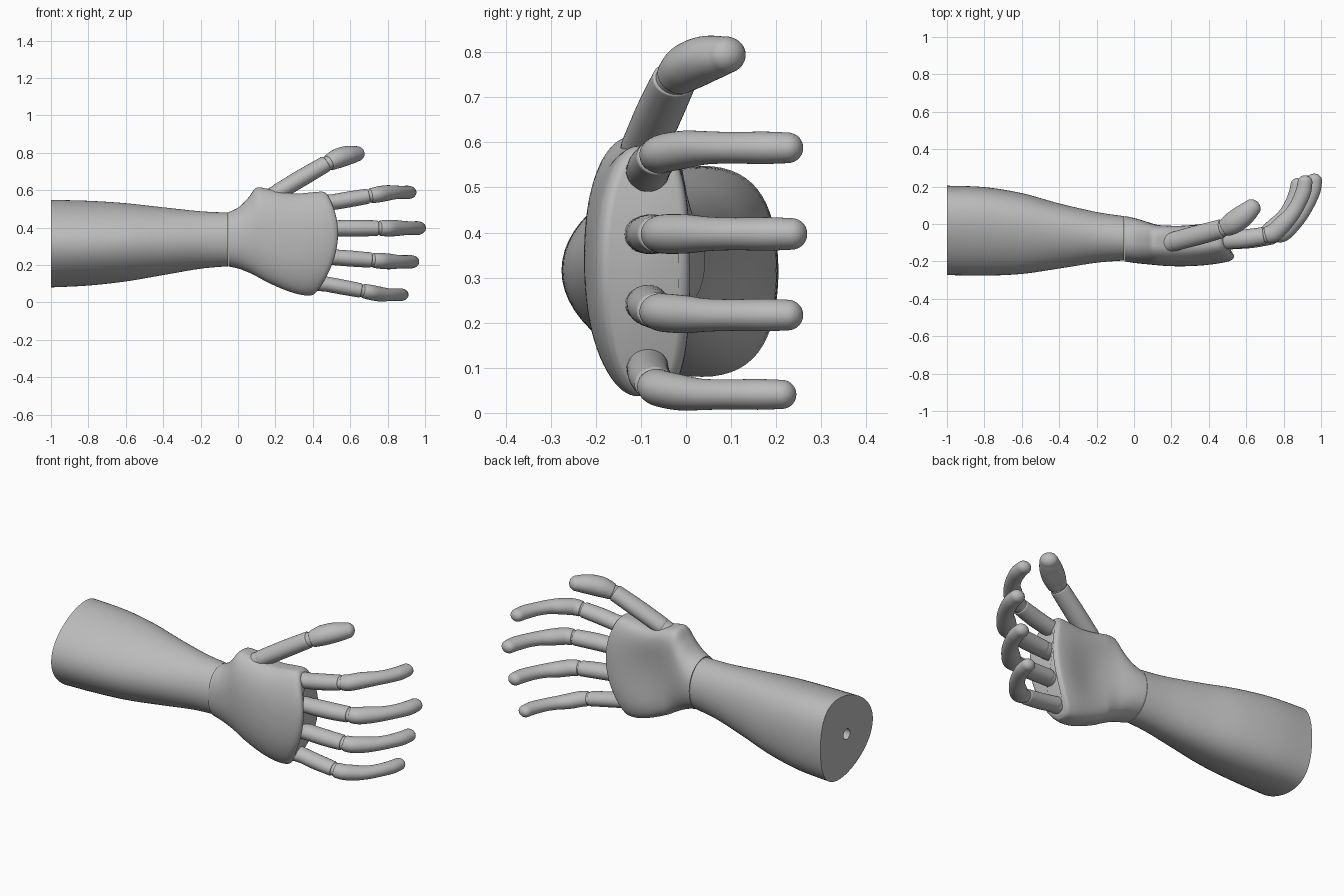
import bpy, bmesh, math
from mathutils import Vector

if "Cube" in bpy.data.objects:
    bpy.data.objects.remove(bpy.data.objects["Cube"])

grey = bpy.data.materials.new("matte_grey")
grey.use_nodes = True
grey.diffuse_color = (0.5, 0.5, 0.5, 1)
grey.node_tree.nodes["Principled BSDF"].inputs["Base Color"].default_value = (0.5, 0.5, 0.5, 1)
SIDES = 40


def spline(points, steps):
    """Catmull-Rom samples through tuples of any length."""
    pts = [points[0], *points, points[-1]]
    out = []
    for a, b, c, d in zip(pts, pts[1:], pts[2:], pts[3:]):
        for s in range(steps):
            t = s / steps
            out.append([q + 0.5 * t * (r - p + t * (2 * p - 5 * q + 4 * r - e + t * (3 * (q - r) + e - p)))
                        for p, q, r, e in zip(a, b, c, d)])
    return out + [list(points[-1])]


def loft(name, rings):
    """Skin closed rings of points and cap both ends."""
    bm = bmesh.new()
    rows = [[bm.verts.new(p) for p in ring] for ring in rings]
    for a, b in zip(rows, rows[1:]):
        n = len(a)
        for i in range(n):
            bm.faces.new((a[i], a[(i + 1) % n], b[(i + 1) % n], b[i]))
    bm.faces.new(rows[0])
    bm.faces.new(rows[-1])
    bmesh.ops.recalc_face_normals(bm, faces=bm.faces)
    mesh = bpy.data.meshes.new(name)
    bm.to_mesh(mesh)
    bm.free()
    mesh.materials.append(grey)
    ob = bpy.data.objects.new(name, mesh)
    bpy.context.collection.objects.link(ob)
    bpy.ops.object.select_all(action='DESELECT')
    ob.select_set(True)
    bpy.context.view_layer.objects.active = ob
    bpy.ops.object.shade_smooth_by_angle(angle=math.radians(38))


def tube(name, path, round_tip=False, depth=1.15):
    """Tube along (x, y, z, radius) points with softened or rounded ends."""
    pts = spline(path, 6)
    cen = [Vector(p[:3]) for p in pts]
    rad = [p[3] for p in pts]
    tan = [(cen[min(i + 1, len(cen) - 1)] - cen[max(i - 1, 0)]).normalized() for i in range(len(cen))]
    soft = 0.008
    stack = [(cen[0] - tan[0] * soft * math.cos(a), tan[0], rad[0] - soft * (1 - math.sin(a)))
             for a in (0, math.pi / 6, math.pi / 3)]
    stack += list(zip(cen, tan, rad))
    cap = rad[-1] if round_tip else soft
    for k in range(1, 8):
        a = k * math.pi / 2 / 7.3
        stack.append((cen[-1] + tan[-1] * cap * math.sin(a), tan[-1], rad[-1] - cap * (1 - math.cos(a))))
    rings = []
    for c, t, r in stack:
        up = Vector((0, 0, 1))
        up = (up - t * up.dot(t)).normalized()
        side = t.cross(up)
        rings.append([c + up * r * math.cos(a) + side * r * depth * math.sin(a)
                      for a in (i * 2 * math.pi / SIDES for i in range(SIDES))])
    loft(name, rings)


def oval(x, ylo, yhi, zlo, zhi, skew=0):
    """Oval section; skew pushes its widest line towards the back."""
    return [(x, (ylo + yhi) / 2 + (yhi - ylo) / 2 * math.sin(a) + skew * math.cos(a) ** 2,
             (zlo + zhi) / 2 + (zhi - zlo) / 2 * math.cos(a))
            for a in (i * 2 * math.pi / 64 for i in range(64))]


# Forearm: tapered ovals with a small socket in the elbow end
arm = spline([(-1, -.273, .205, .08, .548, .07), (-.8, -.276, .197, .09, .543, .065),
              (-.6, -.267, .165, .112, .53, .05), (-.4, -.238, .11, .146, .508, .03),
              (-.2, -.207, .064, .18, .487, .01), (-.053, -.195, .042, .193, .48, 0)], 8)
socket = [oval(x, -.065, -.005, .285, .345) for x in (-.9, -1)]
loft("forearm", socket + [oval(*s) for s in arm])


# Palm: D-shaped sections that fan out to a slanted knuckle edge
def knuckle_x(y, z):
    edge = .535 - 1.15 * max(0, .37 - z) ** 2 - 1.3 * max(0, z - .37) ** 2
    return edge - .9 * max(0, y + .15) ** 2


def palm_ring(t, ylo, yhi, zlo, zhi, shrink=0):
    ring = []
    ymid = ylo * 0.55 + yhi * 0.45
    box = 0.45 + 0.55 * (1 - min(1, t * 2.5))
    for i in range(80):
        a = i * 2 * math.pi / 80
        s, c = math.sin(a), math.cos(a)
        z = (zlo + zhi) / 2 + ((zhi - zlo) / 2 - shrink) * math.copysign(abs(c) ** 0.9, c)
        if s > 0:
            hollow = .035 * math.sin(math.pi * min(1, t)) ** 2 * s ** 4
            y = ymid + (yhi - ymid - shrink) * s ** box - hollow
        else:
            y = ymid + (ylo - ymid + shrink) * abs(s) ** 0.95
        ring.append((-.05 + t * (knuckle_x(y, z) + .05), y, z))
    return ring


palm = spline([(0, -.2, .042, .192, .482), (.1, -.209, .034, .18, .51), (.2, -.215, .026, .16, .562),
               (.29, -.22, .02, .138, .612), (.4, -.225, .018, .11, .608), (.55, -.226, .017, .08, .59),
               (.7, -.222, .016, .056, .582), (.85, -.212, .014, .04, .588), (.95, -.2, .01, .037, .592),
               (.985, -.19, .006, .04, .589)], 5)
end = palm[-1]
rim = [palm_ring(end[0] + d, *end[1:], shrink=s) for d, s in ((.009, .005), (.014, .013), (.015, .022))]
loft("palm", [palm_ring(*s) for s in palm] + rim)

# Fingers: knuckle peg, straight inner segment, hinge, curled outer segment
fingers = {"index": (.485, .532, .588, .97), "middle": (.535, .396, .397, 1.0),
           "ring": (.5, .242, .217, .97), "little": (.445, .103, .041, .92)}
for name, (x0, zbase, ztip, size) in fingers.items():
    def place(u, y, r):
        k = min(1, max(0, u / .33))
        return (x0 + u, y - (1 - size) * .25 * max(0, u) / .4, zbase + (ztip - zbase) * k, r * size)

    tube(name + "_knuckle", [place(-.09, -.09, .042), place(.035, -.085, .042)])
    tube(name + "_inner_segment", [place(.0, -.085, .043), place(.1, -.077, .044), place(.205, -.06, .042)])
    tube(name + "_hinge", [place(.19, -.062, .037), place(.25, -.05, .037)])
    tube(name + "_outer_segment",
         [place(.23, -.054, .042), place(.265, -.04, .044), place(.31, .005, .043), place(.352, .05, .038),
          place(.39, .11, .036), place(.42, .18, .037), place(.43, .234, .035)], round_tip=True)

# Thumb: same build, rising from the top edge of the palm
tube("thumb_knuckle", [(.14, -.11, .54, .046), (.24, -.088, .606, .043)])
tube("thumb_inner_segment", [(.215, -.093, .59, .045), (.34, -.06, .665, .046), (.465, -.026, .738, .044)])
tube("thumb_hinge", [(.45, -.03, .73, .039), (.51, -.012, .758, .039)])
tube("thumb_outer_segment", [(.49, -.018, .748, .044), (.53, .006, .768, .052), (.575, .038, .783, .052),
                             (.61, .067, .79, .047), (.633, .088, .794, .041)], round_tip=True)
